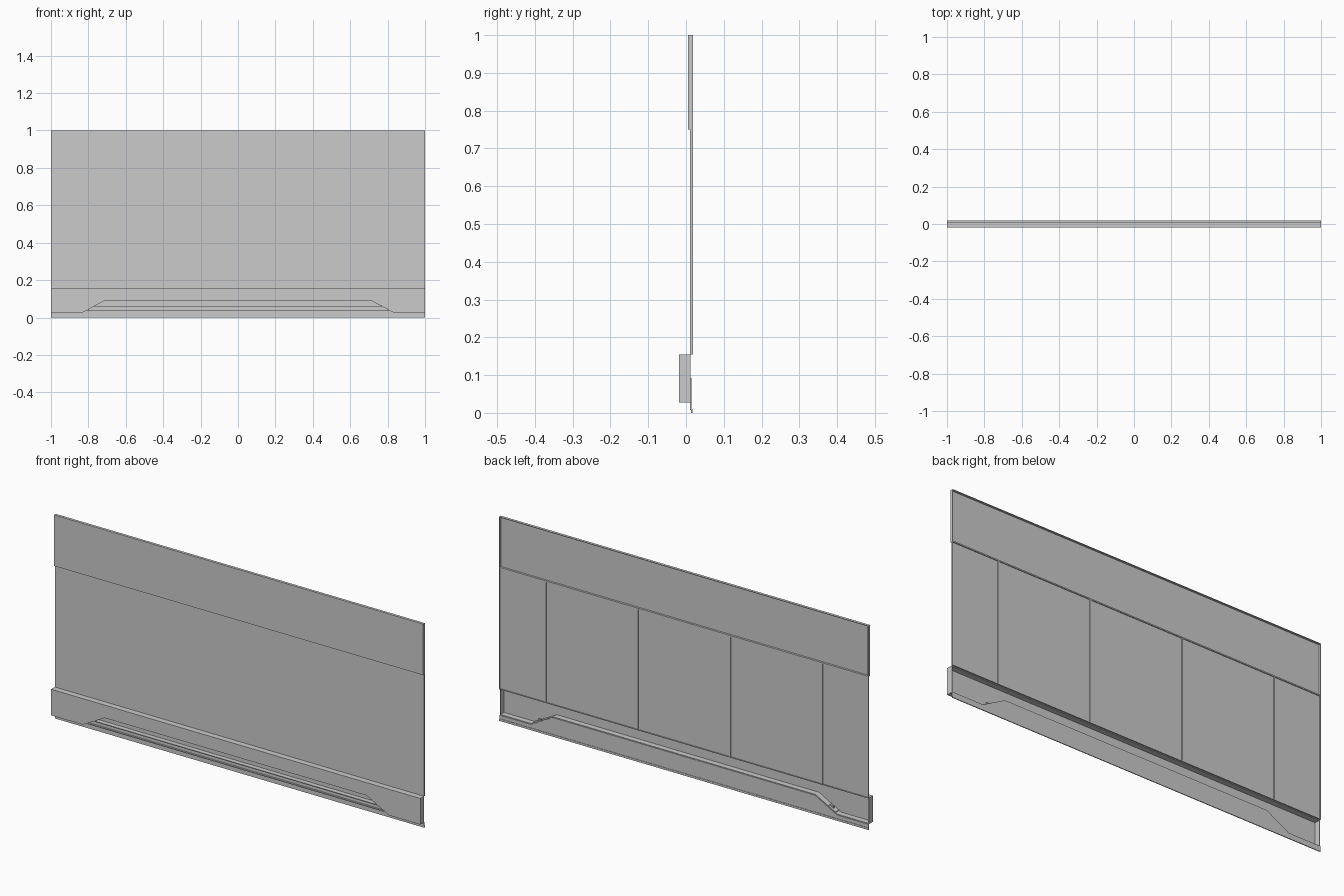
import bpy, bmesh

cube = bpy.data.objects.get("Cube")
if cube:
    bpy.data.objects.remove(cube, do_unlink=True)

grey = bpy.data.materials.new("plain_grey")
grey.use_nodes = True
colour = (0.6, 0.6, 0.6, 1)
grey.diffuse_color = colour
grey.node_tree.nodes["Principled BSDF"].inputs["Base Color"].default_value = colour

BACK = 0.018


def finish(name, bm):
    bmesh.ops.recalc_face_normals(bm, faces=bm.faces)
    mesh = bpy.data.meshes.new(name)
    bm.to_mesh(mesh)
    bm.free()
    mesh.materials.append(grey)
    obj = bpy.data.objects.new(name, mesh)
    bpy.context.collection.objects.link(obj)
    return obj


def plate(name, outline, front, back):
    """Solid plate with an x-z outline."""
    bm = bmesh.new()
    face = bm.faces.new([bm.verts.new((x, front, z)) for x, z in outline])
    out = bmesh.ops.extrude_face_region(bm, geom=[face])
    moved = [v for v in out["geom"] if isinstance(v, bmesh.types.BMVert)]
    bmesh.ops.translate(bm, verts=moved, vec=(0, back - front, 0))
    return finish(name, bm)


def tray(name, outline, front, back, thickness):
    """Folded sheet: front face with a rim turned to the back, open behind."""
    bm = bmesh.new()
    a = [bm.verts.new((x, front, z)) for x, z in outline]
    b = [bm.verts.new((x, back, z)) for x, z in outline]
    bm.faces.new(a)
    for i in range(len(a)):
        j = (i + 1) % len(a)
        bm.faces.new((a[i], b[i], b[j], a[j]))
    bmesh.ops.recalc_face_normals(bm, faces=bm.faces)
    # Make the front sheet face outward so the thickness grows inward
    bm.faces.ensure_lookup_table()
    bm.normal_update()
    if bm.faces[0].normal.y > 0:
        bmesh.ops.reverse_faces(bm, faces=bm.faces)
    mesh = bpy.data.meshes.new(name)
    bm.to_mesh(mesh)
    bm.free()
    mesh.materials.append(grey)
    obj = bpy.data.objects.new(name, mesh)
    bpy.context.collection.objects.link(obj)
    mod = obj.modifiers.new("sheet", 'SOLIDIFY')
    mod.thickness = thickness
    mod.offset = -1
    mod.use_even_offset = True


def rect(x0, x1, z0, z1):
    return [(x0, z0), (x1, z0), (x1, z1), (x0, z1)]


# Top band
tray("top_band", rect(-1, 1, 0.75, 1), 0.005, BACK, 0.003)

# Row of wall panels, half-width at both ends
joints = [-1, -0.75, -0.25, 0.25, 0.75, 1]
for i, (x0, x1) in enumerate(zip(joints, joints[1:])):
    tray(f"wall_panel_{i + 1}", rect(x0, x1, 0.155, 0.75), 0.011, BACK, 0.003)

# Lower housing with a trapezoid notch in its underside
notch = [(-0.83, 0.027), (-0.71, 0.092), (0.71, 0.092), (0.83, 0.027)]
tray("lower_housing", [(-1, 0.027)] + notch + [(1, 0.027), (1, 0.155), (-1, 0.155)],
     -0.018, BACK - 0.006, 0.003)

# Skirt sheet closing the back of the notch
plate("skirt", [(-1, 0.008), (1, 0.008), (1, 0.027)] + notch[::-1] + [(-1, 0.027)],
      0.011, 0.015)
plate("skirt_lip", rect(-1, 1, 0, 0.01), 0.013, 0.017)

# Grille slats whose ends run into the housing
for i, (z, half) in enumerate([(0.035, 0.82), (0.056, 0.78)]):
    plate(f"grille_slat_{i + 1}", rect(-half, half, z, z + 0.004), -0.014, 0.009)
plate("grille_bar", rect(-0.8, 0.8, 0.038, 0.057), -0.006, 0.002)
